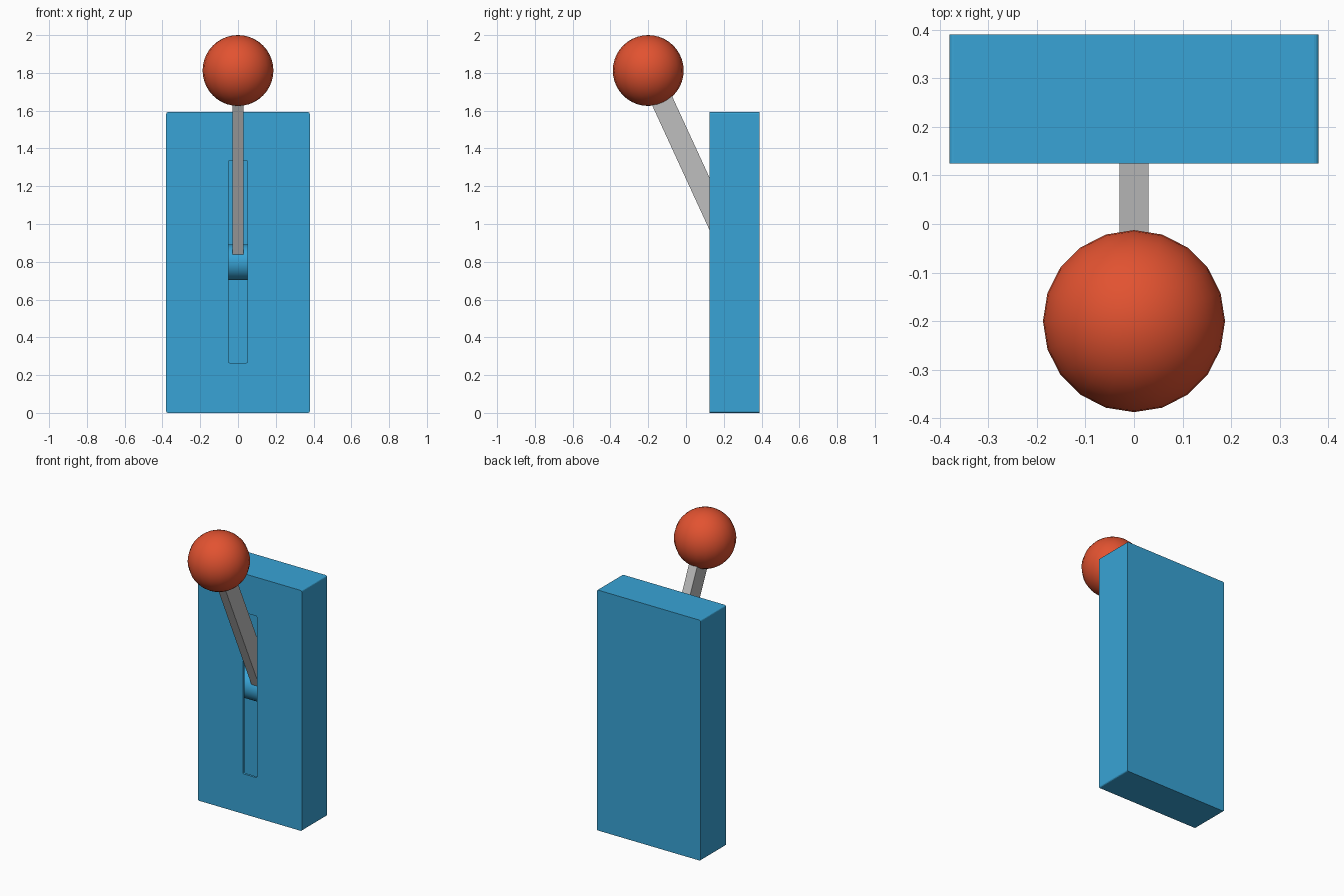
import bpy, bmesh, math
from mathutils import Vector, Matrix

if "Cube" in bpy.data.objects:
    bpy.data.objects.remove(bpy.data.objects["Cube"])

def material(name, rgb):
    m = bpy.data.materials.new(name)
    m.diffuse_color = (*rgb, 1)
    m.use_nodes = True
    m.node_tree.nodes["Principled BSDF"].inputs["Base Color"].default_value = m.diffuse_color
    return m

BLUE = material("blue", (0.04, 0.37, 0.67))
GREY = material("grey", (0.52, 0.52, 0.52))
RED = material("red", (0.76, 0.085, 0.03))

def make(name, bm, mat, smooth=False):
    bmesh.ops.recalc_face_normals(bm, faces=bm.faces)
    me = bpy.data.meshes.new(name)
    bm.to_mesh(me)
    bm.free()
    ob = bpy.data.objects.new(name, me)
    bpy.context.collection.objects.link(ob)
    me.materials.append(mat)
    if smooth:
        bpy.ops.object.select_all(action='DESELECT')
        ob.select_set(True)
        bpy.context.view_layer.objects.active = ob
        bpy.ops.object.shade_smooth_by_angle(angle=math.radians(35))
    return ob

def box(lo, hi, bevel=0.0):
    """Box between two corners, optionally rounding the edges that run along y."""
    lo, hi = Vector(lo), Vector(hi)
    bm = bmesh.new()
    bmesh.ops.create_cube(bm, size=1)
    for v in bm.verts:
        v.co = Vector([(lo[i] + hi[i]) / 2 + v.co[i] * (hi[i] - lo[i]) for i in range(3)])
    if bevel:
        edges = [e for e in bm.edges
                 if abs(e.verts[0].co.y - e.verts[1].co.y) > 1e-4]
        bmesh.ops.bevel(bm, geom=edges, offset=bevel, segments=3,
                        profile=0.5, affect='EDGES')
    return bm

def cut(ob, cutter):
    mod = ob.modifiers.new("cut", 'BOOLEAN')
    mod.operation, mod.object, mod.solver = 'DIFFERENCE', cutter, 'EXACT'
    bpy.context.view_layer.objects.active = ob
    bpy.ops.object.modifier_apply(modifier=mod.name)
    bpy.data.objects.remove(cutter)

W, H, Y0, Y1, T = 0.38, 1.592, 0.125, 0.39, 0.015
pivot = Vector((0, 0.267, 0.797))
knob_at = Vector((0, -0.2, 1.8125))

# hollow housing with a tall slot in its front
housing = make("housing", box((-W, Y0, 0), (W, Y1, H), 0.009), BLUE)
cut(housing, make("cavity", box((-W + T, Y0 + T, T), (W - T, Y1 - T, H - T)), BLUE))
cut(housing, make("slot", box((-0.05, Y0 - 0.1, 0.265), (0.05, Y0 + 0.1, 1.335), 0.006), BLUE))

# axle drum inside, spanning the housing
bm = bmesh.new()
bmesh.ops.create_cone(bm, cap_ends=True, segments=32, radius1=0.094, radius2=0.094,
                      depth=2 * (W - T) + 0.01,
                      matrix=Matrix.Translation(pivot) @ Matrix.Rotation(math.pi / 2, 4, 'Y'))
make("axle_drum", bm, BLUE, smooth=True)

# tilted lever from the drum to the knob
d = knob_at - pivot
bm = box((-0.03, -0.058, 0.06), (0.03, 0.058, d.length - 0.02))
tilt = math.atan2(-d.y, d.z)
bmesh.ops.transform(bm, verts=bm.verts,
                    matrix=Matrix.Translation(pivot) @ Matrix.Rotation(tilt, 4, 'X'))
make("lever", bm, GREY)

# round knob
bm = bmesh.new()
bmesh.ops.create_uvsphere(bm, u_segments=20, v_segments=20, radius=0.1875,
                          matrix=Matrix.Translation(knob_at))
make("knob", bm, RED, smooth=True)
